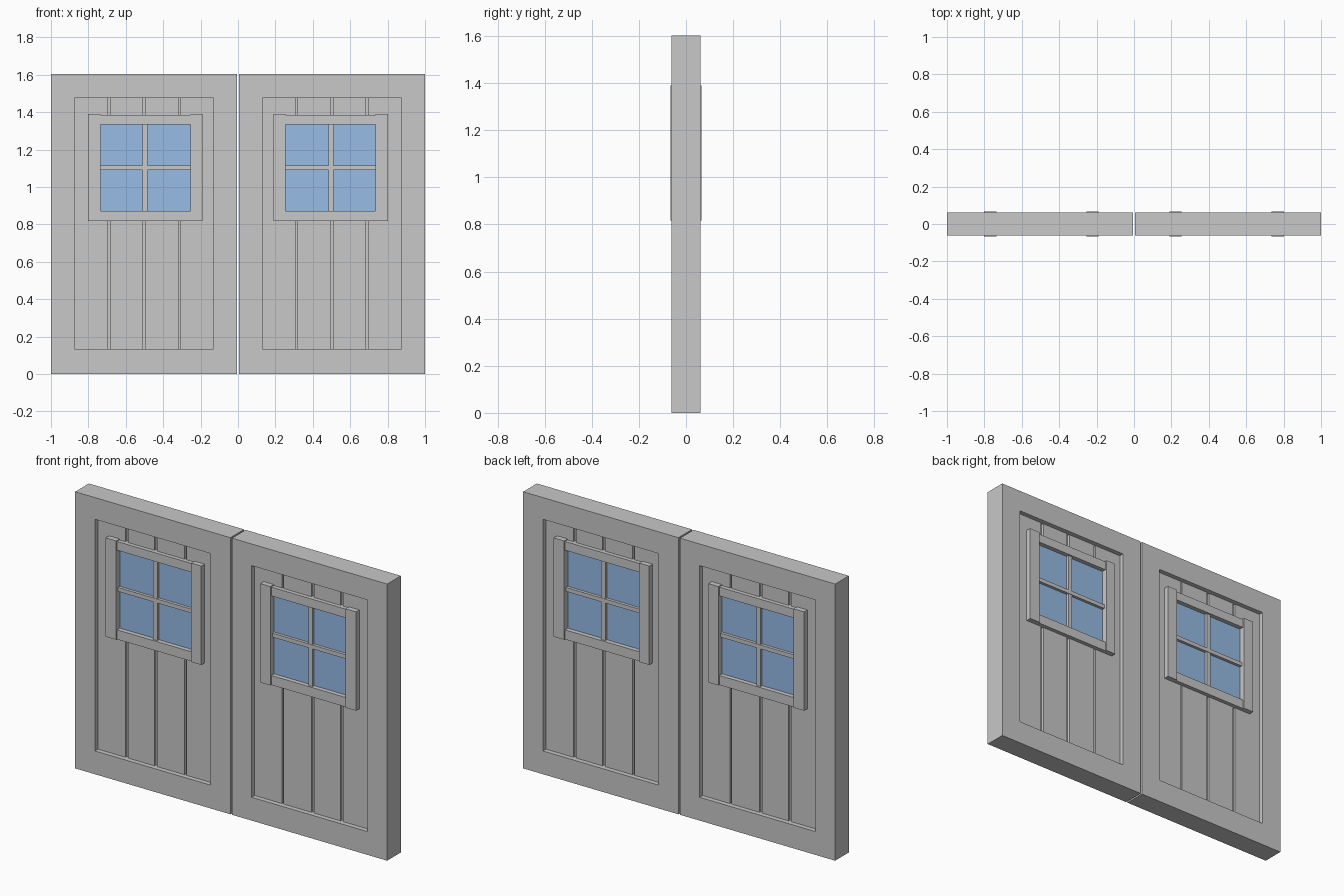
import bpy
import bmesh

old = bpy.data.objects.get("Cube")
if old:
    bpy.data.objects.remove(old, do_unlink=True)


def material(name, rgb):
    m = bpy.data.materials.new(name)
    m.use_nodes = True
    m.diffuse_color = (*rgb, 1)
    m.node_tree.nodes["Principled BSDF"].inputs["Base Color"].default_value = (*rgb, 1)
    return m


GREY = material("painted_grey", (0.58, 0.58, 0.58))
BLUE = material("glass_blue", (0.305, 0.503, 0.791))


def boxes(name, side, specs, mat):
    """Boxes given as (x0, x1, z0, z1, half depth), centred on y = 0."""
    bm = bmesh.new()
    for x0, x1, z0, z1, d in specs:
        low, high = sorted((side * x0, side * x1))
        for v in bmesh.ops.create_cube(bm, size=1)["verts"]:
            v.co.x = low if v.co.x < 0 else high
            v.co.y = -d if v.co.y < 0 else d
            v.co.z = z0 if v.co.z < 0 else z1
    bm.normal_update()
    mesh = bpy.data.meshes.new(name)
    bm.to_mesh(mesh)
    bm.free()
    mesh.materials.append(mat)
    ob = bpy.data.objects.new(name, mesh)
    bpy.context.scene.collection.objects.link(ob)
    return ob


def cut(ob, cutter):
    """Subtract the cutter from the object, then discard the cutter."""
    cutter.hide_render = True
    mod = ob.modifiers.new("opening", 'BOOLEAN')
    mod.operation = 'DIFFERENCE'
    mod.solver = 'EXACT'
    mod.object = cutter
    bpy.context.view_layer.objects.active = ob
    bpy.ops.object.modifier_apply(modifier=mod.name)
    bpy.data.objects.remove(cutter, do_unlink=True)


# Panel opening, window trim and glass extents
PX0, PX1, PZ0, PZ1 = 0.131, 0.873, 0.135, 1.477
TX0, TX1, TZ0, TZ1 = 0.190, 0.802, 0.817, 1.390
GX0, GX1, GZ0, GZ1 = 0.254, 0.735, 0.872, 1.333
GROOVES = [(0.307, 0.317), (0.495, 0.511), (0.682, 0.698)]

for label, s in (("left", 1), ("right", -1)):
    # Thick outer frame with the panel opening
    frame = boxes(label + "_door_frame", s, [(0.005, 1.0, 0, 1.603, 0.0625)], GREY)
    cut(frame, boxes("frame_cutter", s, [(PX0, PX1, PZ0, PZ1, 0.2)], GREY))

    # Planks separated by grooves, on a thin core, with a hole for the window
    edges = [PX0] + [x for g in GROOVES for x in g] + [PX1]
    planks = [(a, b, PZ0, PZ1, 0.035) for a, b in zip(edges[::2], edges[1::2])]
    for name, specs in (("planks", planks),
                        ("groove_backing", [(PX0, PX1, PZ0, PZ1, 0.020)])):
        ob = boxes(f"{label}_door_{name}", s, specs, GREY)
        cut(ob, boxes("window_cutter", s, [(GX0, GX1, GZ0, GZ1, 0.2)], GREY))

    # Window trim: stiles stand proud of the rails
    boxes(label + "_window_stiles", s, [(TX0, GX0, TZ0, TZ1, 0.0655),
                                        (GX1, TX1, TZ0, TZ1, 0.0655)], GREY)
    boxes(label + "_window_rails", s, [(GX0, GX1, GZ1, 1.384, 0.058),
                                       (GX0, GX1, TZ0, GZ0, 0.058)], GREY)

    # Glazing and crossed bars
    boxes(label + "_window_glass", s, [(GX0, GX1, GZ0, GZ1, 0.032)], BLUE)
    boxes(label + "_window_bars", s, [(0.484, 0.511, GZ0, GZ1, 0.047),
                                      (GX0, GX1, 1.091, 1.114, 0.049)], GREY)
